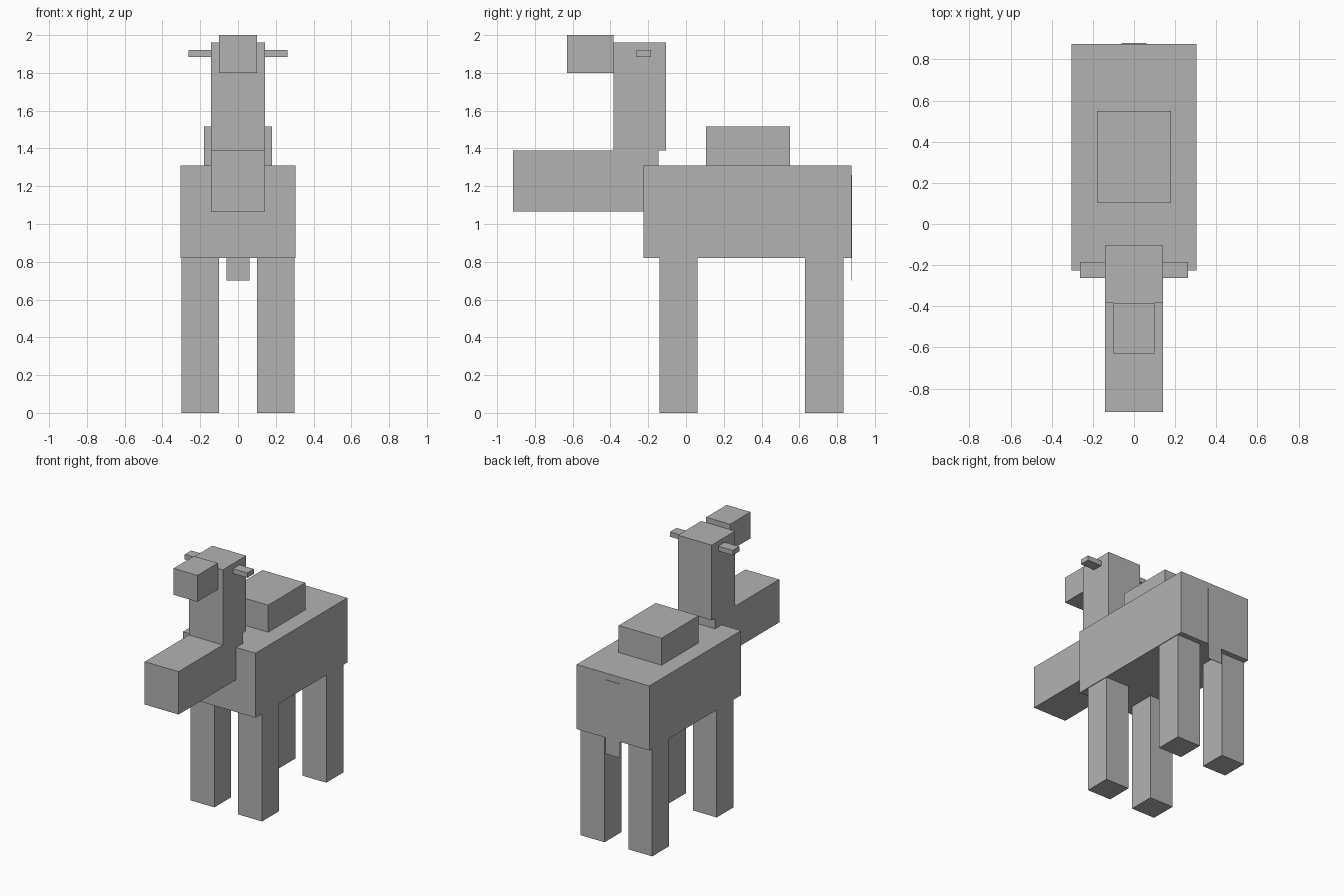
import bpy

cube = bpy.data.objects.get("Cube")
if cube:
    bpy.data.objects.remove(cube, do_unlink=True)

# Single plain grey for the whole animal
GREY = (0.45, 0.45, 0.45, 1.0)
grey = bpy.data.materials.new("plain_grey")
grey.use_nodes = True
grey.diffuse_color = GREY
grey.node_tree.nodes["Principled BSDF"].inputs["Base Color"].default_value = GREY


def box(name, x, y, z):
    """Box spanning the given (min, max) ranges."""
    spans = (x, y, z)
    centre = [(a + b) / 2 for a, b in spans]
    bpy.ops.mesh.primitive_cube_add(size=1, location=centre)
    obj = bpy.context.object
    obj.name = name
    obj.scale = [b - a for a, b in spans]
    bpy.ops.object.transform_apply(location=False, rotation=False, scale=True)
    obj.data.materials.append(grey)
    return obj


def centred(name, half_width, y, z):
    return box(name, (-half_width, half_width), y, z)


def pair(name, x, y, z):
    box("left_" + name, x, y, z)
    box("right_" + name, (-x[1], -x[0]), y, z)


# Trunk and hump
centred("body", 0.305, (-0.225, 0.875), (0.82, 1.31))
centred("hump", 0.18, (0.105, 0.55), (1.31, 1.515))

# Neck reaching forward, upright head and snout
centred("neck", 0.142, (-0.915, -0.145), (1.065, 1.39))
centred("head", 0.142, (-0.385, -0.105), (1.39, 1.96))
centred("snout", 0.10, (-0.63, -0.385), (1.80, 2.0))

# Ears and legs
pair("ear", (0.142, 0.263), (-0.263, -0.185), (1.885, 1.922))
pair("front_leg", (0.10, 0.30), (-0.14, 0.06), (0, 0.82))
pair("back_leg", (0.10, 0.30), (0.63, 0.833), (0, 0.82))

# Flat tail lying against the rump
centred("tail", 0.06, (0.875, 0.879), (0.70, 1.26))
